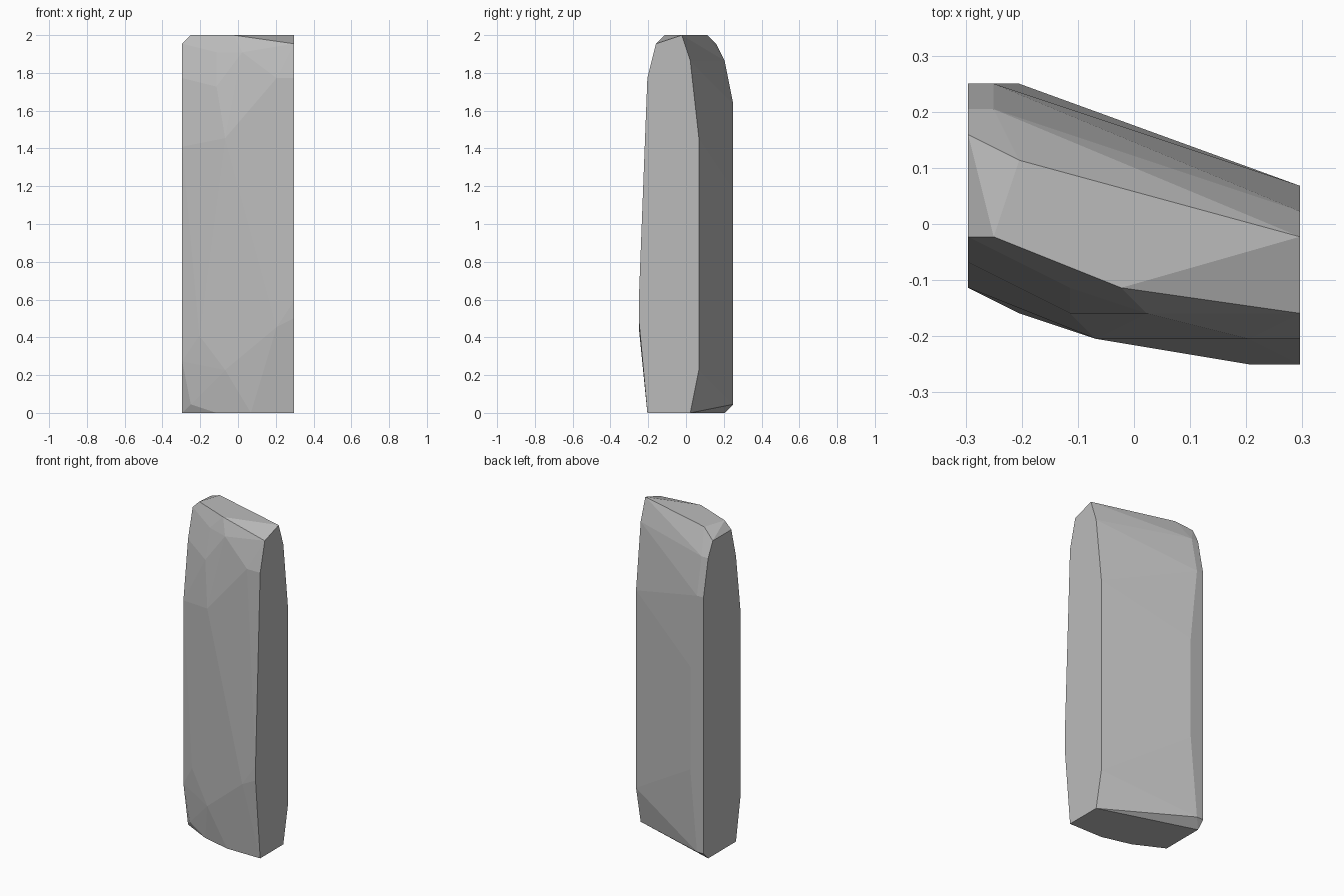
import bpy
import bmesh
from mathutils import Vector

default_cube = bpy.data.objects.get("Cube")
if default_cube:
    bpy.data.objects.remove(default_cube, do_unlink=True)

# The stone is chiselled on a coarse grid: 13 wide, 11 deep, 44 high
WIDTH, DEPTH, HEIGHT = 13, 11, 44
STEP = 2 / HEIGHT


def make_material(name, colour):
    material = bpy.data.materials.new(name)
    material.use_nodes = True
    material.diffuse_color = colour
    shader = material.node_tree.nodes["Principled BSDF"]
    shader.inputs["Base Color"].default_value = colour
    return material


def grid_point(x, y, z):
    return Vector((x - WIDTH / 2, y - DEPTH / 2, z)) * STEP


def build_convex_stone(name, points, material):
    mesh = bpy.data.meshes.new(name)
    bm = bmesh.new()
    for point in points:
        bm.verts.new(grid_point(*point))
    hull = bmesh.ops.convex_hull(bm, input=bm.verts, use_existing_faces=False)
    loose = [v for v in hull["geom_interior"] if isinstance(v, bmesh.types.BMVert)]
    bmesh.ops.delete(bm, geom=loose, context="VERTS")
    # Merge the triangles of each flat facet
    bmesh.ops.dissolve_limit(bm, angle_limit=0.002, verts=bm.verts, edges=bm.edges)
    bmesh.ops.recalc_face_normals(bm, faces=bm.faces)
    bm.to_mesh(mesh)
    bm.free()
    mesh.materials.append(material)
    stone = bpy.data.objects.new(name, mesh)
    bpy.context.collection.objects.link(stone)
    return stone


# Flat end profiles as (depth, height) pairs
right_end = [(1, 0), (6, 0), (7, 5), (7, 32), (6, 41),
             (5, 44), (2, 43), (1, 39), (0, 13), (0, 11)]
left_end = [(10, 0), (11, 1), (11, 36), (10, 41), (9, 43),
            (5, 43), (4, 39), (3, 31), (3, 6), (4, 0)]

# Corners of the chipped facets between the two ends
top_corners = [(2, 8, HEIGHT), (1, 5, HEIGHT), (6, 3, HEIGHT)]
back_corners = [(1, 10, 41), (1, 11, 36), (2, 11, 26), (2, 11, 12), (1, 11, 1)]
front_corners = [(4, 3, 42), (7, 2, 42), (4, 2, 38), (11, 1, 39), (5, 1, 32),
                 (11, 0, 10), (2, 2, 9), (5, 1, 5), (1, 3, 1), (4, 2, 0), (8, 1, 0)]

points = [(WIDTH, y, z) for y, z in right_end]
points += [(0, y, z) for y, z in left_end]
points += top_corners + back_corners + front_corners

stone_grey = make_material("stone grey", (0.5, 0.5, 0.5, 1))
build_convex_stone("standing_stone", points, stone_grey)
